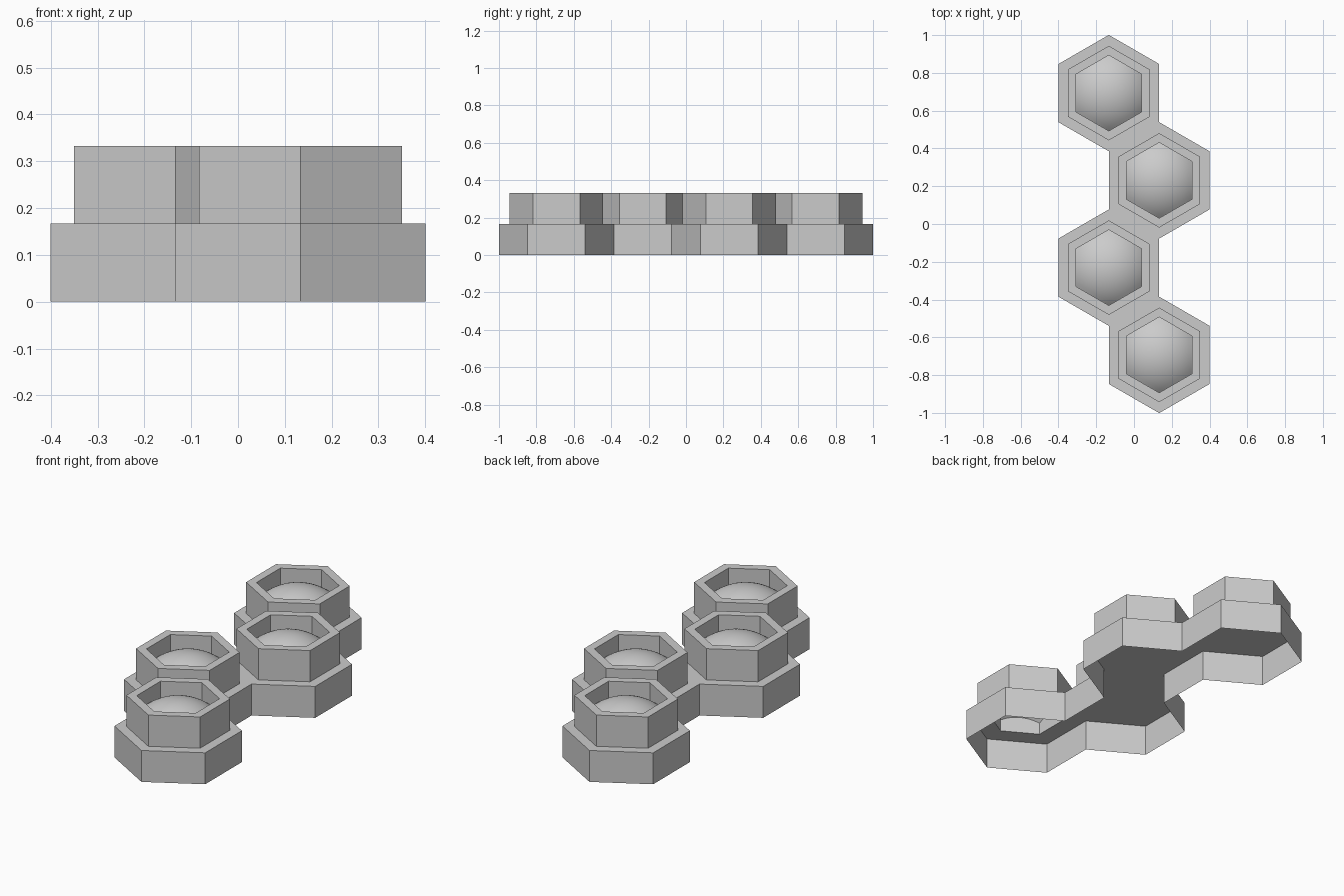
import bpy, bmesh
from math import sin, cos, radians, sqrt

if "Cube" in bpy.data.objects:
    bpy.data.objects.remove(bpy.data.objects["Cube"])

R_BASE, R_CUP, R_WELL = 0.308, 0.25, 0.2
Z_MID, Z_TOP = 0.167, 0.333
DOME_R, DOME_TOP = 0.28, 0.315
AP = R_BASE * cos(radians(30)) / 2
# zigzag of four honeycomb cells, back to front
CELLS = [((-AP, AP)[i % 2], R_BASE * (2.25 - 1.5 * i)) for i in range(4)]


def hexagon(c, r, z):
    return [(c[0] + r * cos(radians(30 + 60 * k)),
             c[1] + r * sin(radians(30 + 60 * k)), z) for k in range(6)]


def bridge(bm, a, b):
    for k in range(6):
        n = (k + 1) % 6
        bm.faces.new((a[k], a[n], b[n], b[k]))


def finish(bm, name):
    me = bpy.data.meshes.new(name)
    bm.to_mesh(me)
    bm.free()
    ob = bpy.data.objects.new(name, me)
    bpy.context.collection.objects.link(ob)
    return ob


def loop(bm, c, r, z):
    return [bm.verts.new(p) for p in hexagon(c, r, z)]


# base: hollow tray, open underneath, with one merged outline
bm = bmesh.new()
for i, c in enumerate(CELLS):
    outer, inner = loop(bm, c, R_BASE, Z_MID), loop(bm, c, R_WELL, Z_MID)
    bridge(bm, inner, outer)
    if i < 3:  # the front cell is open from below
        bm.faces.new(inner)
bmesh.ops.remove_doubles(bm, verts=bm.verts, dist=0.002)
rim = [e for e in bm.edges if e.is_boundary and e.calc_length() > 0.25]
new = bmesh.ops.extrude_edge_only(bm, edges=rim)["geom"]
for v in new:
    if isinstance(v, bmesh.types.BMVert):
        v.co.z = 0
bmesh.ops.recalc_face_normals(bm, faces=bm.faces)
if next(f for f in bm.faces if min(v.co.z for v in f.verts) > 0.1).normal.z < 0:
    bmesh.ops.reverse_faces(bm, faces=bm.faces)
finish(bm, "base_tray")

for i, c in enumerate(CELLS):
    # cup wall: outside, rim, inside
    bm = bmesh.new()
    rings = [loop(bm, c, r, z) for r, z in
             ((R_CUP, Z_MID), (R_CUP, Z_TOP), (R_WELL, Z_TOP), (R_WELL, Z_MID))]
    for a, b in zip(rings, rings[1:]):
        bridge(bm, a, b)
    finish(bm, f"cup_{i + 1}")

    # domed cap filling the well
    bm = bmesh.new()
    center = bm.verts.new((*c, 0))
    ring = loop(bm, c, R_WELL, 0)
    for k in range(6):
        bm.faces.new((center, ring[k], ring[(k + 1) % 6]))
    bmesh.ops.subdivide_edges(bm, edges=bm.edges, cuts=9, use_grid_fill=True)
    for v in bm.verts:
        d2 = (v.co.x - c[0]) ** 2 + (v.co.y - c[1]) ** 2
        v.co.z = DOME_TOP - DOME_R + sqrt(DOME_R ** 2 - d2)
    for f in bm.faces:
        f.smooth = True
    finish(bm, f"dome_{i + 1}")
